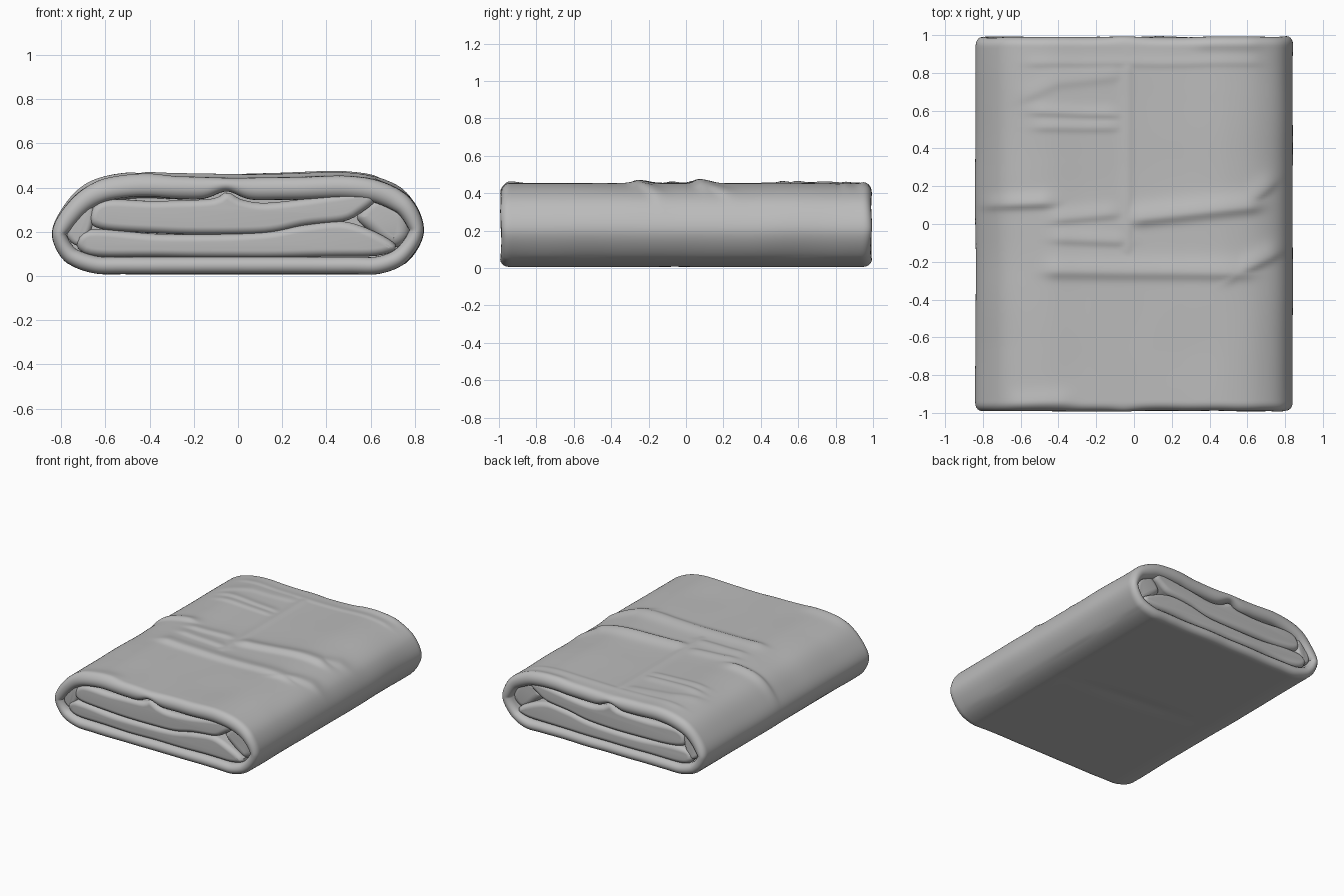
import bpy
import bmesh
import math
from mathutils import Vector, noise

default = bpy.data.objects.get("Cube")
if default:
    bpy.data.objects.remove(default, do_unlink=True)

cloth = bpy.data.materials.new("grey_cloth")
cloth.use_nodes = True
GREY = (0.5, 0.5, 0.5, 1)
cloth.diffuse_color = GREY
shader = cloth.node_tree.nodes["Principled BSDF"]
shader.inputs["Base Color"].default_value = GREY
shader.inputs["Roughness"].default_value = 0.9

# Creases pressed through the top: start x, y, end x, y, height, width
CREASES = [
    (-0.4, -0.25, 0.55, -0.26, 0.017, 0.07),
    (0.55, -0.26, 0.72, -0.17, 0.017, 0.06),
    (0.06, 0.03, 0.6, 0.09, 0.022, 0.07),
    (0.62, 0.12, 0.7, 0.19, 0.014, 0.06),
    (-0.74, 0.1, -0.5, 0.11, 0.018, 0.05),
    (-0.36, 0.03, -0.15, 0.05, 0.01, 0.05),
    (-0.36, -0.08, -0.1, -0.09, 0.009, 0.05),
    (-0.48, 0.59, -0.15, 0.58, 0.008, 0.04),
    (-0.46, 0.51, -0.15, 0.51, 0.007, 0.04),
    (-0.54, 0.69, -0.4, 0.75, 0.006, 0.06),
    (-0.4, 0.75, -0.14, 0.78, 0.006, 0.06),
    (-0.5, 0.85, 0.6, 0.85, 0.005, 0.035),
    (-0.03, -0.1, -0.03, 0.8, 0.006, 0.04),
    (-0.6, -0.95, -0.4, -0.94, 0.01, 0.06),
    (0.4, 0.95, 0.6, 0.95, 0.008, 0.06),
]


def crease_height(x, y):
    """Tallest nearby ridge, each steeper on the side facing the front."""
    tallest = 0
    for x0, y0, x1, y1, height, width in CREASES:
        length = math.hypot(x1 - x0, y1 - y0)
        dx, dy = (x1 - x0) / length, (y1 - y0) / length
        along = (x - x0) * dx + (y - y0) * dy
        across = (y - y0) * dx - (x - x0) * dy
        spread = width if across > 0 else width * 0.5
        beyond = max(-along, along - length, 0) / 0.08
        tallest = max(tallest, height * math.exp(-(across / spread) ** 2 - beyond ** 2))
    return tallest


def smooth_loop(points, count):
    """Closed spline through the points, resampled to even spacing."""
    dense = []
    n = len(points)
    for i in range(n):
        a, b, c, d = (Vector(points[(i + k) % n]) for k in (-1, 0, 1, 2))
        for s in range(24):
            t = s / 24
            dense.append(0.5 * (2 * b + (c - a) * t
                                + (2 * a - 5 * b + 4 * c - d) * t * t
                                + (3 * b - a - 3 * c + d) * t ** 3))
    lengths = [(dense[(i + 1) % len(dense)] - p).length for i, p in enumerate(dense)]
    step = sum(lengths) / count
    loop, travelled = [], 0
    for i, p in enumerate(dense):
        while len(loop) < count and len(loop) * step <= travelled + lengths[i]:
            f = (len(loop) * step - travelled) / lengths[i]
            loop.append(p.lerp(dense[(i + 1) % len(dense)], f))
        travelled += lengths[i]
    return loop


def stations(half, radius, turn, wall, spans):
    """Depth and inset of every ring, with a rounded hem at both ends."""
    hem = []
    if wall:
        hem.append((-wall, 2 * radius))
    for k in range(11):
        a = turn * (1 - k / 10)
        hem.append((-half + radius * (1 - math.sin(a)), radius * (1 - math.cos(a))))
    start = half - radius
    middle = [(-start + 2 * start * k / spans, 0) for k in range(1, spans)]
    return hem + middle + [(-y, inset) for y, inset in reversed(hem)]


def cloth_part(name, points, half, radius, turn=math.pi / 2, wall=0,
               count=100, spans=24, wrap=False):
    loop = smooth_loop(points, count)
    bm = bmesh.new()
    rings = []
    for y, inset in stations(half, radius, turn, wall, spans):
        ring = []
        for i, p in enumerate(loop):
            tangent = (loop[(i + 1) % count] - loop[i - 1]).normalized()
            nx, nz = tangent.y, -tangent.x
            depth = inset
            if wrap:
                # Thin at the sides, thicker upper hem with one pinched fold
                pinch = 0.45 * math.exp(-((p.x + 0.05) / 0.07) ** 2)
                depth *= 0.72 + max(nz, 0) * (0.42 - pinch) + max(-nz, 0) * 0.16
            x, z = p.x - nx * depth, p.y - nz * depth
            lift = 0.005 * noise.noise(Vector((p.x * 3, y * 3, p.y * 3)))
            if wrap and nz > 0:
                lift += crease_height(p.x, y) * nz * nz
            elif wrap and nz < -0.8:
                # Shallow puckers on the underside
                fade = math.exp(-(p.x / 0.4) ** 2)
                lift = -0.006 * fade * math.exp(-((y + 0.1 * p.x) / 0.06) ** 2)
            wave = 1 + 0.008 * noise.noise(Vector((p.x * 4, y, p.y * 5)))
            ring.append(bm.verts.new((x + nx * lift, y * wave, z + nz * lift)))
        rings.append(ring)
    for lower, upper in zip(rings, rings[1:]):
        for i in range(count):
            j = (i + 1) % count
            bm.faces.new((lower[i], lower[j], upper[j], upper[i]))
    bm.faces.new(rings[0])
    bm.faces.new(rings[-1])
    bmesh.ops.recalc_face_normals(bm, faces=bm.faces)
    mesh = bpy.data.meshes.new(name)
    bm.to_mesh(mesh)
    bm.free()
    mesh.materials.append(cloth)
    obj = bpy.data.objects.new(name, mesh)
    bpy.context.collection.objects.link(obj)
    bpy.ops.object.select_all(action='DESELECT')
    obj.select_set(True)
    bpy.context.view_layer.objects.active = obj
    bpy.ops.object.shade_smooth_by_angle(angle=math.radians(50))


# Outer wrap, open at both ends
cloth_part("outer_wrap", [
    (-0.66, 0.014), (-0.5, 0.008), (-0.2, 0.008), (0.2, 0.008), (0.5, 0.008),
    (0.65, 0.012), (0.77, 0.07), (0.84, 0.2), (0.79, 0.34), (0.67, 0.42),
    (0.5, 0.452), (0.25, 0.446), (0, 0.443), (-0.25, 0.45), (-0.48, 0.453),
    (-0.67, 0.41), (-0.785, 0.31), (-0.84, 0.19), (-0.785, 0.07)],
    0.99, 0.045, turn=math.pi, wall=0.87, count=280, spans=150, wrap=True)

# Folded layers that fill the opening
cloth_part("lower_fold", [
    (-0.64, 0.09), (-0.3, 0.085), (0.1, 0.085), (0.45, 0.09), (0.64, 0.095),
    (0.72, 0.13), (0.64, 0.19), (0.48, 0.245), (0.3, 0.23), (0.1, 0.195),
    (-0.3, 0.19), (-0.6, 0.21), (-0.7, 0.2), (-0.73, 0.14)], 0.975, 0.035)
cloth_part("upper_fold", [
    (-0.62, 0.215), (-0.3, 0.19), (0.1, 0.195), (0.3, 0.23), (0.48, 0.25),
    (0.56, 0.29), (0.62, 0.34), (0.6, 0.385), (0.45, 0.37), (0.15, 0.33),
    (0.02, 0.345), (-0.05, 0.38), (-0.12, 0.35), (-0.36, 0.34), (-0.6, 0.345),
    (-0.67, 0.28)], 0.975, 0.035)

# Tucked corners beside the layers
cloth_part("left_side_tuck", [
    (0.6, 0.2), (0.7, 0.13), (0.775, 0.18), (0.765, 0.28), (0.69, 0.36),
    (0.6, 0.35), (0.54, 0.27)], 0.94, 0.05)
cloth_part("right_side_tuck", [
    (-0.72, 0.14), (-0.67, 0.2), (-0.65, 0.3), (-0.69, 0.335),
    (-0.75, 0.27), (-0.77, 0.18)], 0.965, 0.025)
